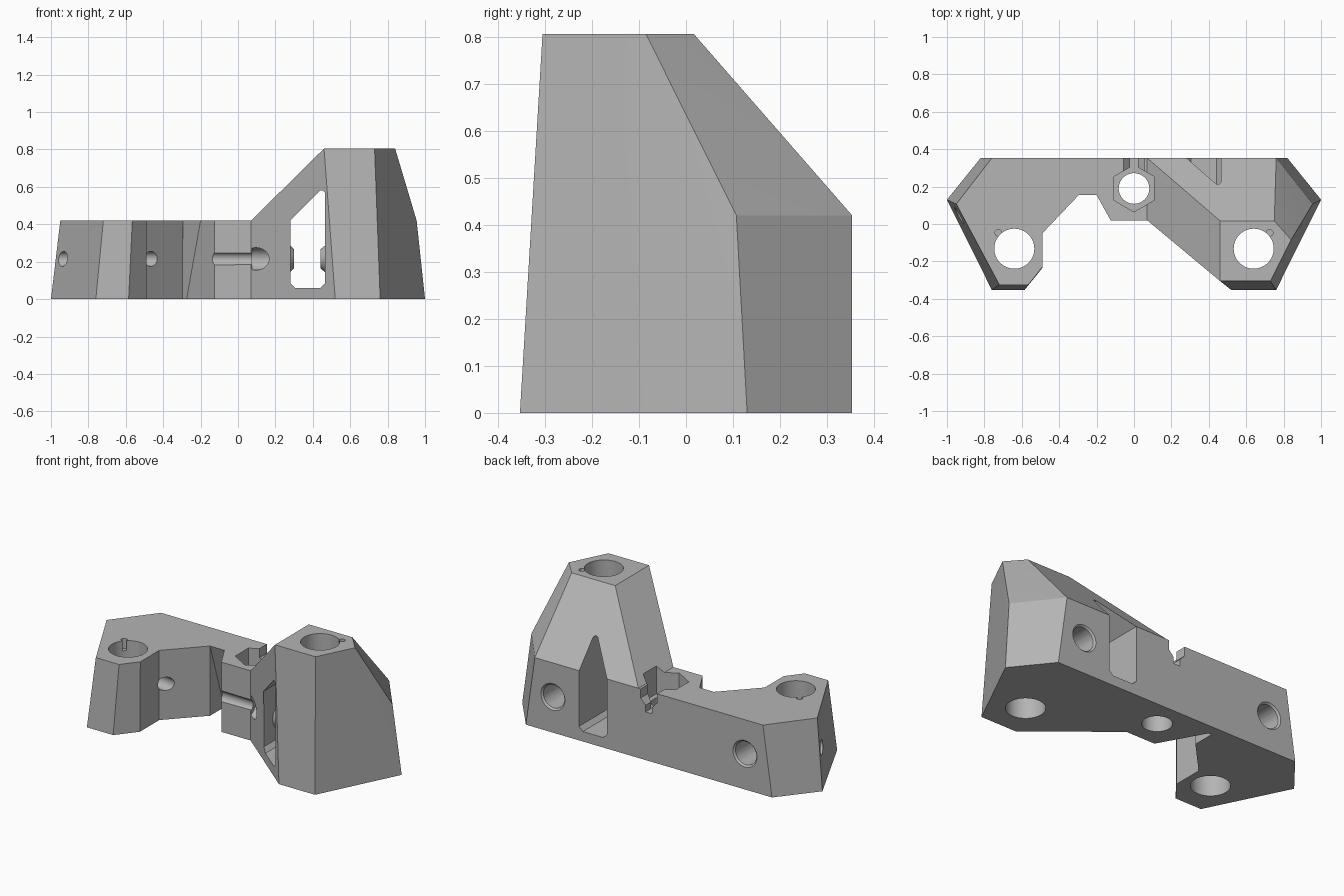
import bpy, bmesh, math
from mathutils import Vector

old = bpy.data.objects.get("Cube")
if old:
    bpy.data.objects.remove(old, do_unlink=True)

grey = bpy.data.materials.new("matte grey")
grey.use_nodes = True
COLOUR = (0.46, 0.46, 0.46, 1)
grey.diffuse_color = COLOUR
grey.node_tree.nodes["Principled BSDF"].inputs["Base Color"].default_value = COLOUR

LOW, HIGH, BACK = 0.42, 0.805, 0.353


def make(name, bm):
    bmesh.ops.recalc_face_normals(bm, faces=bm.faces)
    mesh = bpy.data.meshes.new(name)
    bm.to_mesh(mesh)
    bm.free()
    mesh.materials.append(grey)
    obj = bpy.data.objects.new(name, mesh)
    bpy.context.collection.objects.link(obj)
    return obj


def loft(name, lower, upper):
    """Solid between two matching rings of points."""
    bm = bmesh.new()
    a = [bm.verts.new(p) for p in lower]
    b = [bm.verts.new(p) for p in upper]
    bm.faces.new(a)
    bm.faces.new(b)
    n = len(a)
    for i in range(n):
        j = (i + 1) % n
        bm.faces.new((a[i], a[j], b[j], b[i]))
    bmesh.ops.remove_doubles(bm, verts=bm.verts, dist=0.0005)
    return make(name, bm)


def hull(name, points):
    bm = bmesh.new()
    for p in points:
        bm.verts.new(p)
    bmesh.ops.convex_hull(bm, input=bm.verts)
    bmesh.ops.dissolve_limit(bm, angle_limit=math.radians(1.5),
                             verts=bm.verts, edges=bm.edges)
    return make(name, bm)


def rod(name, start, end, r1, r2=None, sides=40, spin=0):
    """Cylinder or cone between two points."""
    start, end = Vector(start), Vector(end)
    axis = end - start
    bm = bmesh.new()
    bmesh.ops.create_cone(bm, cap_ends=True, segments=sides, radius1=r1,
                          radius2=r1 if r2 is None else r2, depth=axis.length)
    obj = make(name, bm)
    turn = axis.to_track_quat('Z', 'Y').to_matrix().to_4x4()
    for v in obj.data.vertices:
        c, s = math.cos(spin), math.sin(spin)
        p = Vector((v.co.x * c - v.co.y * s, v.co.x * s + v.co.y * c, v.co.z))
        v.co = turn @ p + (start + end) / 2
    return obj


def combine(target, other, operation):
    mod = target.modifiers.new("boolean", 'BOOLEAN')
    mod.operation = operation
    mod.solver = 'EXACT'
    mod.object = other
    bpy.context.view_layer.objects.active = target
    bpy.ops.object.modifier_apply(modifier=mod.name)
    bpy.data.objects.remove(other, do_unlink=True)


# Low arm with the undercut notch, as matching floor and top outlines
floor = [(0.07, BACK), (-0.82, BACK), (-1, 0.13), (-0.76, -BACK), (-0.585, -BACK),
         (-0.49, -0.235), (-0.49, -0.05), (-0.295, 0.155), (-0.295, 0.29),
         (-0.275, 0.29), (-0.125, 0.02), (0.07, 0.02), (0.2, 0.2)]
roof = [(0.07, BACK), (-0.76, BACK), (-0.95, 0.107), (-0.72, -0.325), (-0.565, -0.325),
        (-0.49, -0.23), (-0.49, -0.05), (-0.295, 0.155), (-0.295, 0.155),
        (-0.2, 0.155), (-0.125, 0.02), (0.07, 0.02), (0.2, 0.2)]
body = loft("bracket_body", [(x, y, 0) for x, y in floor], [(x, y, LOW) for x, y in roof])

# Tall tapered tower with its sloping web
tower = hull("tower",
             [(x, y, 0) for x, y in ((0.07, 0.02), (0.52, -BACK), (0.76, -BACK),
                                     (1, 0.13), (0.82, BACK), (0.07, BACK))]
             + [(x, y, LOW) for x, y in ((0.07, 0.02), (0.07, BACK),
                                         (0.76, BACK), (0.955, 0.107))]
             + [(x, y, HIGH) for x, y in ((0.46, 0.017), (0.75, 0.017), (0.84, -0.085),
                                          (0.73, -0.305), (0.46, -0.305))])
combine(body, tower, 'UNION')

# Window through the web
window = [(0.28, 0.085), (0.305, 0.06), (0.44, 0.06), (0.465, 0.085),
          (0.465, 0.57), (0.455, 0.58), (0.44, 0.58), (0.28, 0.42)]
cutters = [loft("window_cutter", [(x, -1, z) for x, z in window],
                [(x, 1, z) for x, z in window])]

# Post bores, key notches and rear bolt holes
for side, top in ((-1, LOW), (1, HIGH)):
    x = 0.64 * side
    cutters += [
        rod("post_cutter", (x, -0.132, -0.1), (x, -0.132, 1), 0.107, sides=48),
        rod("key_cutter", (x + 0.085 * side, -0.047, top - 0.06),
            (x + 0.085 * side, -0.047, 1), 0.018, sides=16),
        rod("rear_bolt_cutter", (x, -0.1, 0.215), (x, 0.5, 0.215), 0.07),
        rod("rear_chamfer_cutter", (x, BACK - 0.02, 0.215), (x, BACK + 0.02, 0.215), 0.06, 0.1),
    ]

# Nut pocket with its bore and stepped rear slot
cutters += [
    rod("hex_cutter", (0, 0.19, 0.29), (0, 0.19, 0.9), 0.125, sides=6),
    rod("center_bore_cutter", (0, 0.19, -0.1), (0, 0.19, 0.5), 0.082),
]
slot = [(0.055, 0.5), (0.055, 0.365), (0.022, 0.33), (0.022, 0.29)]
slot += [(-x, z) for x, z in reversed(slot)]
cutters.append(loft("slot_cutter", [(x, 0.25, z) for x, z in slot],
                    [(x, 0.5, z) for x, z in slot]))

# Cross bolt groove and side bolt hole
cutters += [
    rod("groove_cutter", (-0.15, 0.005, 0.215), (0.12, 0.0, 0.215), 0.036),
    rod("cross_bore_cutter", (0.075, 0, 0.215), (0.25, 0, 0.215), 0.06),
    rod("side_bolt_cutter", (-1.1, 0.07, 0.215), (-0.36, -0.04, 0.215), 0.04),
]
for cutter in cutters:
    combine(body, cutter, 'DIFFERENCE')

# Raised collars facing each other in the window
collars = [rod("inner_collar", (0.275, 0, 0.215), (0.3, 0, 0.215), 0.075, 0.05),
           rod("outer_collar", (0.47, 0, 0.215), (0.44, 0, 0.215), 0.075, 0.05)]

bpy.ops.object.select_all(action='DESELECT')
for obj in [body] + collars:
    obj.select_set(True)
bpy.context.view_layer.objects.active = body
bpy.ops.object.shade_smooth_by_angle(angle=math.radians(20))
